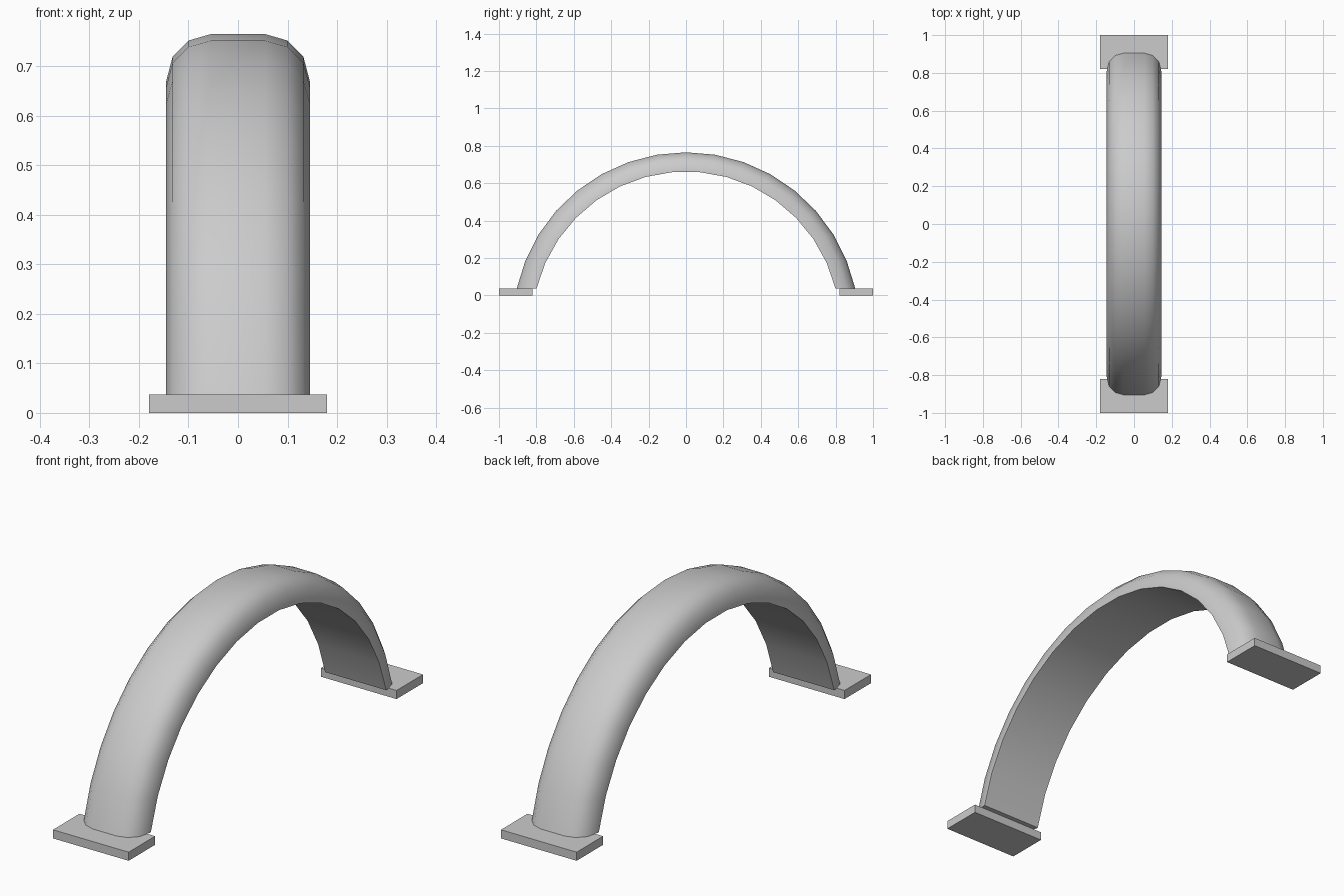
import bpy, bmesh, math

cube = bpy.data.objects.get("Cube")
if cube:
    bpy.data.objects.remove(cube)

grey = bpy.data.materials.new("plain grey")
grey.use_nodes = True
grey.diffuse_color = (0.6, 0.6, 0.6, 1)
grey.node_tree.nodes["Principled BSDF"].inputs["Base Color"].default_value = (0.6, 0.6, 0.6, 1)

FOOT_Z = 0.037        # top of the foot plates
CENTRE_Z = -0.1615    # centre of the arch circle
OUTER_R = 0.9265


def make_object(name, bm):
    bmesh.ops.recalc_face_normals(bm, faces=bm.faces[:])
    mesh = bpy.data.meshes.new(name)
    bm.to_mesh(mesh)
    bm.free()
    mesh.materials.append(grey)
    obj = bpy.data.objects.new(name, mesh)
    bpy.context.collection.objects.link(obj)
    return obj


def arc_row(bm, x, radius, segments):
    """Row of vertices along the arch, ending level on the plates."""
    end = math.acos((FOOT_Z - CENTRE_Z) / radius)
    row = []
    for i in range(segments + 1):
        a = end * (2 * i / segments - 1)
        row.append(bm.verts.new((x, radius * math.sin(a), CENTRE_Z + radius * math.cos(a))))
    return row


def bridge(bm, a, b):
    """Join two rows: quads when they match, otherwise zigzag triangles."""
    if len(a) == len(b):
        for i in range(len(a) - 1):
            bm.faces.new((a[i], a[i + 1], b[i + 1], b[i]))
        return
    i = j = 0
    while i < len(a) - 1 or j < len(b) - 1:
        next_a = (i + 1) / (len(a) - 1)
        next_b = (j + 1) / (len(b) - 1)
        if j == len(b) - 1 or (i < len(a) - 1 and next_a <= next_b):
            bm.faces.new((a[i], a[i + 1], b[j]))
            i += 1
        else:
            bm.faces.new((a[i], b[j + 1], b[j]))
            j += 1


# Arch band: flat underside, rounded outer shoulders
shoulder = [(0.145, 0.095), (0.132, 0.045), (0.1, 0.013), (0.055, 0)]
section = shoulder + [(-x, d) for x, d in reversed(shoulder)]
bm = bmesh.new()
rows = [arc_row(bm, 0.145, 0.8235, 15)]
rows += [arc_row(bm, x, OUTER_R - drop, 16) for x, drop in section]
rows.append(arc_row(bm, -0.145, 0.8235, 15))
for k, row in enumerate(rows):
    bridge(bm, row, rows[(k + 1) % len(rows)])
for end in (0, -1):
    bm.faces.new([row[end] for row in rows])
arch = make_object("arch", bm)
bpy.ops.object.select_all(action="DESELECT")
arch.select_set(True)
bpy.context.view_layer.objects.active = arch
bpy.ops.object.shade_smooth_by_angle(angle=math.radians(40))

# Foot plates
for name, side in (("front_foot_plate", -1), ("back_foot_plate", 1)):
    bm = bmesh.new()
    bmesh.ops.create_cube(bm, size=1)
    bmesh.ops.scale(bm, verts=bm.verts, vec=(0.36, 0.18, FOOT_Z))
    bmesh.ops.translate(bm, verts=bm.verts, vec=(0, side * 0.91, FOOT_Z / 2))
    make_object(name, bm)
